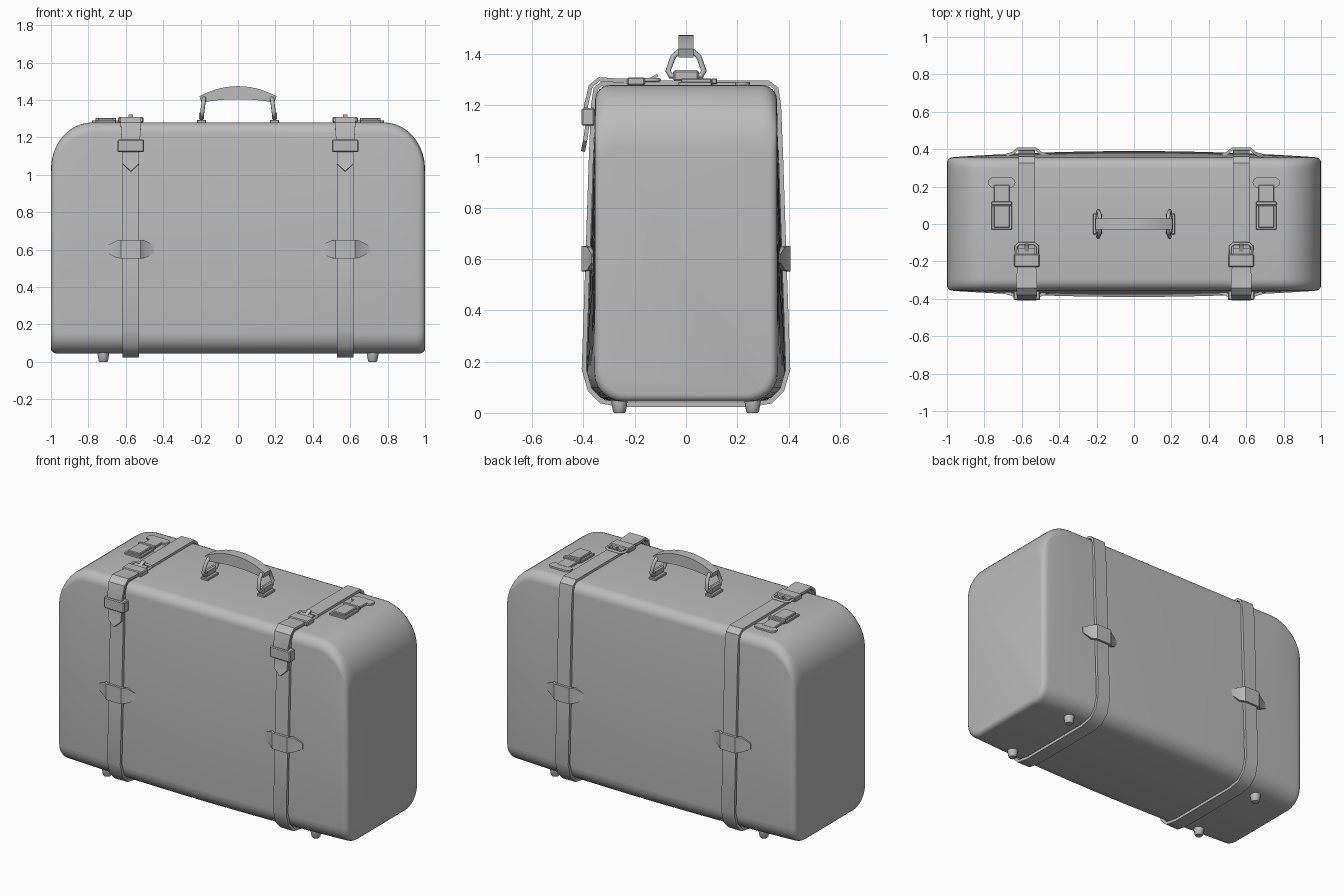
import bpy, bmesh, math
from mathutils import Vector

cube = bpy.data.objects.get("Cube")
if cube:
    bpy.data.objects.remove(cube)

grey = bpy.data.materials.new("plain grey")
grey.use_nodes = True
COLOR = (0.5, 0.5, 0.5, 1)
grey.diffuse_color = COLOR
grey.node_tree.nodes["Principled BSDF"].inputs["Base Color"].default_value = COLOR


def finish(name, bm, angle=35):
    bmesh.ops.recalc_face_normals(bm, faces=bm.faces)
    mesh = bpy.data.meshes.new(name)
    bm.to_mesh(mesh)
    bm.free()
    mesh.materials.append(grey)
    obj = bpy.data.objects.new(name, mesh)
    bpy.context.collection.objects.link(obj)
    bpy.ops.object.select_all(action="DESELECT")
    obj.select_set(True)
    bpy.context.view_layer.objects.active = obj
    bpy.ops.object.shade_smooth_by_angle(angle=math.radians(angle))
    return obj


def loft(name, rings, closed=False, angle=35):
    """Skin a row of rings; cap the ends unless the row closes on itself."""
    bm = bmesh.new()
    rows = [[bm.verts.new(p) for p in ring] for ring in rings]
    pairs = list(zip(rows, rows[1:])) + ([(rows[-1], rows[0])] if closed else [])
    for a, b in pairs:
        for i in range(len(a)):
            j = (i + 1) % len(a)
            bm.faces.new((a[i], a[j], b[j], b[i]))
    if not closed:
        bm.faces.new(rows[0])
        bm.faces.new(rows[-1])
    return finish(name, bm, angle)


def ribbon(name, path, widths, thick, place, closed=False):
    """Flat band along a 2D path; place(u, v, w) maps it into space."""
    pts = [Vector(p) for p in path]
    n = len(pts)
    rings = []
    for i, p in enumerate(pts):
        before = pts[i - 1] if closed or i else p
        after = pts[(i + 1) % n] if closed or i < n - 1 else p
        d = (after - before).normalized()
        w = widths[i] if isinstance(widths, list) else widths
        t = thick[i] if isinstance(thick, list) else thick
        off = Vector((-d.y, d.x)) * t / 2
        a, b = p + off, p - off
        rings.append([place(a.x, a.y, -w), place(a.x, a.y, w),
                      place(b.x, b.y, w), place(b.x, b.y, -w)])
    return loft(name, rings, closed)


def box(name, center, size, bevel=0.005):
    bm = bmesh.new()
    bmesh.ops.create_cube(bm, size=1)
    for v in bm.verts:
        v.co = Vector(center) + Vector([a * b for a, b in zip(v.co, size)])
    if bevel:
        bmesh.ops.bevel(bm, geom=bm.edges[:], offset=bevel, segments=1, affect="EDGES")
    return finish(name, bm)


def plate(name, outline, z0, z1):
    return loft(name, [[(x, y, z0) for x, y in outline], [(x, y, z1) for x, y in outline]])


def tube(name, pts, radius, cyclic=False):
    curve = bpy.data.curves.new(name, "CURVE")
    curve.dimensions = "3D"
    curve.bevel_depth = radius
    curve.bevel_resolution = 2
    spline = curve.splines.new("POLY")
    spline.points.add(len(pts) - 1)
    for sp, p in zip(spline.points, pts):
        sp.co = (*p, 1)
    spline.use_cyclic_u = cyclic
    curve.materials.append(grey)
    obj = bpy.data.objects.new(name, curve)
    bpy.context.collection.objects.link(obj)
    return obj


# Body: rounded sections lofted from end to end, bulging low in the middle
def section(x, inset, top, bottom):
    bulge = 0.035 * (1 - x * x)
    ring = []
    for sy, sz, start in ((1, 1, 0), (-1, 1, 90), (-1, -1, 180), (1, -1, 270)):
        r = 0.06 if sz > 0 else 0.11
        half = 0.355 - inset + (0 if sz > 0 else bulge)
        z = top - r if sz > 0 else bottom + r
        for k in range(7):
            a = math.radians(start + 15 * k)
            ring.append((x, sy * (half - r) + r * math.cos(a), z + r * math.sin(a)))
    return ring


half_body = []
for deg in range(0, 91, 9):
    a = math.radians(deg)
    x = 0.78 + 0.22 * math.sin(a)
    edge = max(0, (x - 0.97) / 0.03)
    round_off = 0.025 * (1 - math.sqrt(max(0, 1 - edge * edge)))
    half_body.append((x, round_off, 1.03 + 0.25 * math.cos(a), 0.045 + round_off))
middle = [(x / 10, 0, 1.28, 0.045) for x in range(-7, 8)]
stations = [(-x, i, t, b) for x, i, t, b in reversed(half_body)] + middle + half_body
loft("case_body", [section(*s) for s in stations], angle=50)

# Straps with their fittings
half_loop = [(0.25, 0.031), (0.33, 0.045), (0.375, 0.09), (0.398, 0.17), (0.385, 0.55),
             (0.37, 1.0), (0.362, 1.2), (0.352, 1.265), (0.325, 1.287)]
loop = half_loop + [(-y, z) for y, z in reversed(half_loop)]
flap = [(-0.13, 1.297), (-0.2, 1.295), (-0.27, 1.297), (-0.34, 1.302), (-0.372, 1.275),
        (-0.39, 1.2), (-0.385, 1.12), (-0.394, 1.06), (-0.402, 1.02)]
wing = [(-0.13, 0.362), (-0.075, 0.378), (-0.05, 0.4), (0.05, 0.4), (0.075, 0.378), (0.13, 0.362)]

for side, label in ((-1, "right"), (1, "left")):
    cx = 0.573 * side

    def across(u, v, w):
        return (cx + w, u, v)

    ribbon(label + "_strap", loop, 0.045, 0.018, across, closed=True)
    ribbon(label + "_strap_flap", flap, [0.045] * 2 + [0.055] * 3 + [0.05] + [0.045] * 2 + [0.002],
           0.016, across)
    box(label + "_front_keeper", (cx, -0.382, 1.155), (0.14, 0.05, 0.068))
    box(label + "_top_keeper", (cx, -0.195, 1.294), (0.135, 0.07, 0.03))

    # Buckle frame and prong
    tube(label + "_buckle_frame", [(cx + u, v, 1.299) for u, v in
         ((-0.058, -0.17), (-0.058, -0.12), (-0.04, -0.105), (0.04, -0.105),
          (0.058, -0.12), (0.058, -0.17))], 0.008, cyclic=True)
    ribbon(label + "_buckle_prong", [(-0.16, 1.292), (-0.11, 1.318)], 0.012, 0.01, across)

    # Winged strap holders, front and back
    for face, where in ((-1, "front"), (1, "back")):
        ribbon(f"{label}_{where}_strap_holder", wing, [0.018, 0.045, 0.05, 0.05, 0.045, 0.018], 0.016,
               lambda u, v, w: (cx + u, face * v, 0.602 + w))

        # Foot
        fx, fy = 0.72 * side, 0.26 * face
        ring = [(math.cos(math.tau * k / 16), math.sin(math.tau * k / 16)) for k in range(16)]
        loft(f"{label}_{where}_foot", [[(fx + c * r, fy + s * r, z) for c, s in ring]
             for r, z in ((0.021, 0), (0.025, 0.005), (0.031, 0.04), (0.031, 0.06))])

    # Latch: base, rounded hasp, raised clasp
    lx = 0.707 * side
    arc = [(math.cos(math.radians(a)), math.sin(math.radians(a))) for a in range(-90, 91, 30)]
    head = [(lx + 0.045 + 0.028 * c, 0.222 + 0.028 * s) for c, s in arc]
    head += [(lx - 0.045 - 0.028 * c, 0.222 - 0.028 * s) for c, s in arc]
    plate(label + "_latch_hasp", head, 1.27, 1.291)
    box(label + "_latch_neck", (lx, 0.155, 1.282), (0.085, 0.11, 0.02), 0.003)
    box(label + "_latch_base", (lx, 0.035, 1.282), (0.112, 0.13, 0.02), 0.003)
    box(label + "_latch_clasp", (lx, 0.04, 1.296), (0.085, 0.12, 0.018), 0.004)
    box(label + "_latch_hinge", (lx, 0.11, 1.294), (0.11, 0.022, 0.022), 0.004)

    # Handle mount and ring
    hx = 0.195 * side
    box(label + "_handle_mount", (hx, 0, 1.284), (0.05, 0.11, 0.02), 0.004)
    box(label + "_handle_lug", (hx, 0, 1.315), (0.028, 0.1, 0.045), 0.008)
    tube(label + "_handle_ring", [(hx - side * (z - 1.3) * 0.12, y, z) for y, z in
         ((-0.06, 1.315), (-0.07, 1.335), (-0.05, 1.39), (-0.03, 1.408), (0.03, 1.408),
          (0.05, 1.39), (0.07, 1.335), (0.06, 1.315))], 0.011, cyclic=True)

# Arched grip, thickest in the middle
steps = [k / 6 for k in range(-6, 7)]
ribbon("handle_grip", [(0.2 * t, 1.439 - 0.036 * t * t) for t in steps], 0.03,
       [0.07 - 0.035 * t * t for t in steps], lambda u, v, w: (u, w, v))
